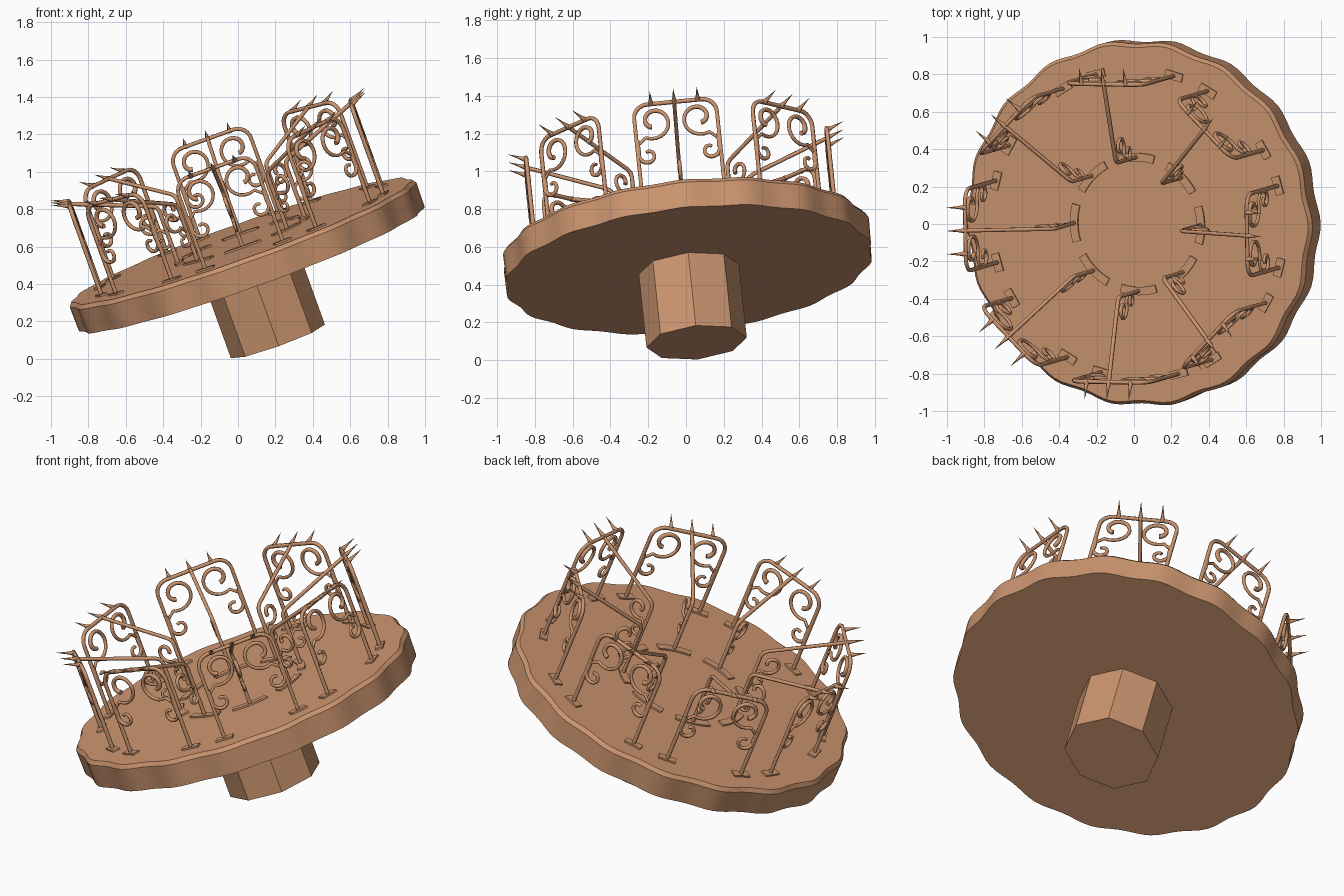
import bpy, bmesh
from math import sin, cos, pi, radians
from mathutils import Matrix, Vector

if "Cube" in bpy.data.objects:
    bpy.data.objects.remove(bpy.data.objects["Cube"])

mat = bpy.data.materials.new("copper_brown")
mat.diffuse_color = (0.6, 0.3, 0.16, 1)
mat.use_nodes = True
mat.node_tree.nodes["Principled BSDF"].inputs["Base Color"].default_value = mat.diffuse_color

# Tilted frame: origin at the centre of the deck's top face
AXIS = Vector((-0.337, -0.098, 0.936)).normalized()
TILT = Matrix.Translation((0.02, 0, 0.63)) @ Vector((0, 0, 1)).rotation_difference(AXIS).to_matrix().to_4x4()


def add(name, mesh, spin=0.0):
    ob = bpy.data.objects.new(name, mesh)
    bpy.context.collection.objects.link(ob)
    ob.matrix_world = TILT @ Matrix.Rotation(spin, 4, 'Z')
    if not mesh.materials:
        mesh.materials.append(mat)
    return ob


def finish(bm, name):
    bmesh.ops.recalc_face_normals(bm, faces=bm.faces)
    me = bpy.data.meshes.new(name)
    bm.to_mesh(me)
    bm.free()
    return me


def stack(name, rings):
    """Closed solid through a stack of equal-length point rings."""
    bm = bmesh.new()
    rows = [[bm.verts.new(p) for p in ring] for ring in rings]
    n = len(rows[0])
    for a, b in zip(rows, rows[1:]):
        for i in range(n):
            j = (i + 1) % n
            bm.faces.new((a[i], a[j], b[j], b[i]))
    bm.faces.new(rows[0])
    bm.faces.new(rows[-1])
    return finish(bm, name)


def tubes(name, paths):
    """Mesh of round tubes; each path is (points, start radius, end radius)."""
    cu = bpy.data.curves.new(name, 'CURVE')
    cu.dimensions = '3D'
    cu.bevel_depth = 1.0
    cu.bevel_resolution = 1
    cu.use_fill_caps = True
    for pts, r0, r1 in paths:
        sp = cu.splines.new('POLY')
        sp.points.add(len(pts) - 1)
        for i, (p, q) in enumerate(zip(sp.points, pts)):
            p.co = (*q, 1)
            p.radius = r0 + (r1 - r0) * i / (len(pts) - 1)
    tmp = bpy.data.objects.new("tmp", cu)
    bpy.context.collection.objects.link(tmp)
    dg = bpy.context.evaluated_depsgraph_get()
    me = bpy.data.meshes.new_from_object(tmp.evaluated_get(dg))
    bpy.data.objects.remove(tmp)
    me.name = name
    return me


def spiral(cx, cy, r0, r1, a0, a1, n=22):
    out = []
    for i in range(n + 1):
        f = i / n
        a, r = radians(a0 + (a1 - a0) * f), r0 + (r1 - r0) * f
        out.append((cx + r * cos(a), cy + r * sin(a)))
    return out


# Deck: gently scalloped disc with a bevelled top edge
N = 144
deck = stack("deck", [[((r + 0.01 * cos(18 * a)) * cos(a), (r + 0.01 * cos(18 * a)) * sin(a), z)
                       for a in (2 * pi * i / N for i in range(N))]
                      for r, z in ((0.972, -0.16), (0.975, -0.022), (0.958, 0))])
ob = add("deck", deck)
bpy.context.view_layer.objects.active = ob
ob.select_set(True)
bpy.ops.object.shade_smooth_by_angle(angle=radians(25))
ob.select_set(False)

# Octagonal pedestal
add("pedestal", stack("pedestal", [[(0.267 * cos(k * pi / 4), 0.267 * sin(k * pi / 4), z)
                                    for k in range(8)] for z in (-0.573, -0.15)]))

# Railing unit facing +x: hoop, scrolls, radial handle bar
RO, RI, W, H, HI = 0.8, 0.36, 0.22, 0.5, 0.33
T = 0.0115
corner = spiral(W - 0.075, H - 0.075, 0.075, 0.075, 0, 90, 6)
side = [(W, 0)] + corner
hoop = [(RO, t, h) for t, h in side] + [(RO, -t, h) for t, h in reversed(side)]
big = [(W - 0.005, 0.275)] + spiral(0.12, 0.4, 0.1, 0.03, -60, -430)
small = [(W - 0.005, 0.3)] + spiral(0.165, 0.215, 0.053, 0.018, 25, -300)
paths = [(hoop, T, T)]
for s in (1, -1):
    paths.append(([(RO, s * t, h) for t, h in big], 0.009, 0.014))
    paths.append(([(RO, s * t, h) for t, h in small], 0.012, 0.009))
bar = [(RI, 0, 0), (RI, 0, HI - 0.03), (RI + 0.008, 0, HI - 0.008), (RI + 0.03, 0, HI + 0.008), (RO, 0, H)]
paths.append((bar, T, T))
# Scroll bracket under the inner end of the bar
paths.append(([(RI, 0, 0.17)] + [(r, 0, h) for r, h in spiral(RI + 0.075, 0.255, 0.065, 0.02, -130, 200)],
              0.009, 0.012))
paths.append(([(RI, 0, 0.2)] + [(r, 0, h) for r, h in spiral(RI + 0.04, 0.13, 0.04, 0.014, 155, 470)],
              0.009, 0.008))
railing = tubes("railing", paths)

# Spikes leaning outward from the hoop top
LEAN = Vector((sin(radians(67)), 0, cos(radians(67))))
spikes = tubes("spikes", [([Vector((RO, t, H)), Vector((RO, t, H)) + LEAN * 0.035,
                            Vector((RO, t, H)) + LEAN * 0.1], 0.016, 0.0005)
                          for t in (-0.125, 0, 0.125)])

# Foot plates under the hoop posts
bm = bmesh.new()
for s in (1, -1):
    bmesh.ops.create_cube(bm, size=1, matrix=Matrix.Translation((RO, s * W, 0.004)) @
                          Matrix.Rotation(s * radians(15), 4, 'Z') @ Matrix.Diagonal((0.045, 0.1, 0.012, 1)))
feet = finish(bm, "foot_plates")

# Curved base plate under the inner post
arc = [radians(-16 + 4 * i) for i in range(9)]
outline = [(0.382 * cos(a), 0.382 * sin(a)) for a in arc] + [(0.338 * cos(a), 0.338 * sin(a)) for a in reversed(arc)]
plate = stack("inner_plate", [[(x, y, z) for x, y in outline] for z in (-0.002, 0.01)])

for me in (railing,):
    for p in me.polygons:
        p.use_smooth = True

for k in range(8):
    a = k * pi / 4
    add(f"railing_{k + 1}", railing, a)
    add(f"railing_spikes_{k + 1}", spikes, a)
    add(f"foot_plates_{k + 1}", feet, a)
    add(f"inner_plate_{k + 1}", plate, a)
